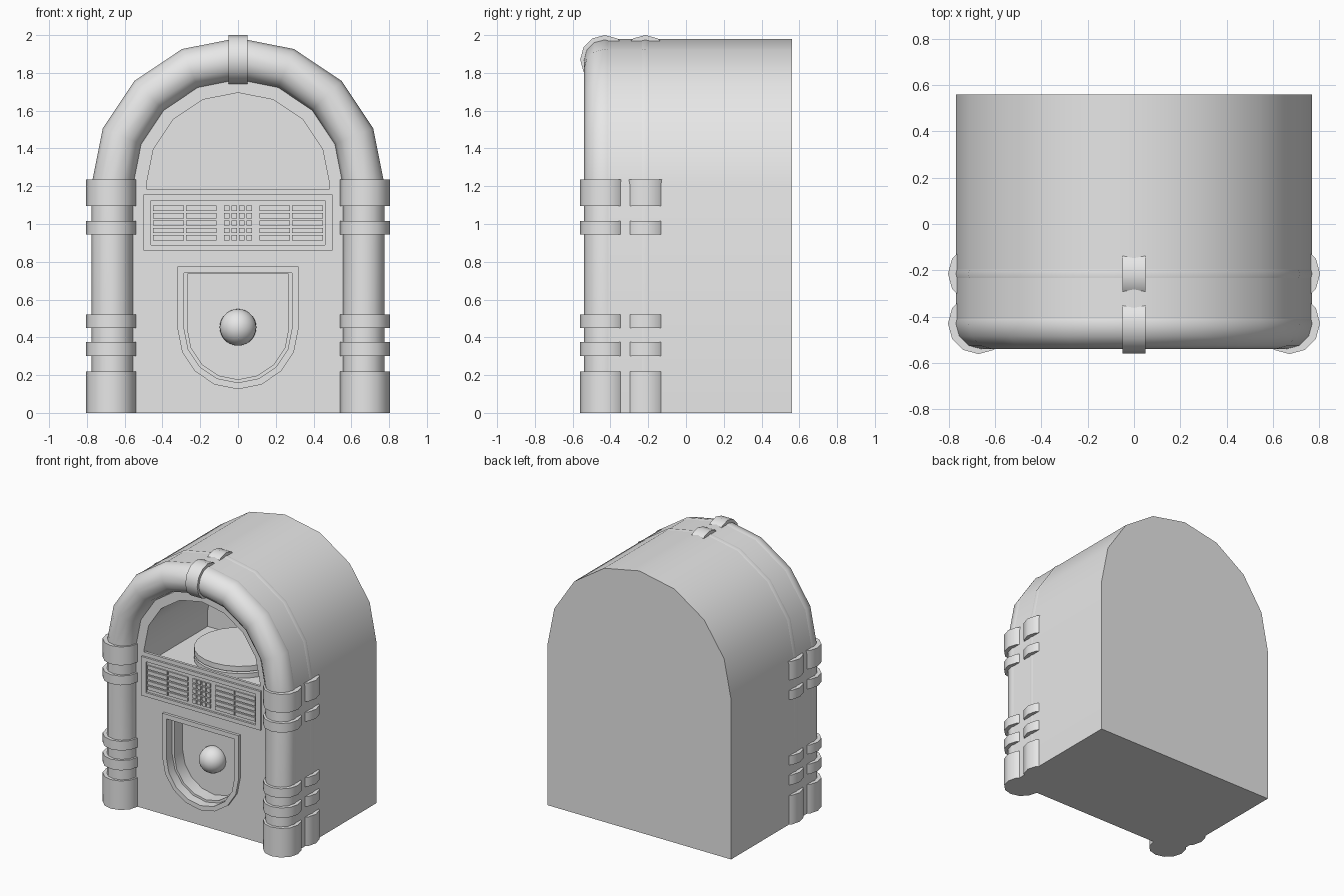
import bpy, bmesh, math

if "Cube" in bpy.data.objects:
    bpy.data.objects.remove(bpy.data.objects["Cube"])

mat = bpy.data.materials.new("light grey")
mat.diffuse_color = (0.8, 0.8, 0.8, 1)
mat.use_nodes = True
mat.node_tree.nodes["Principled BSDF"].inputs["Base Color"].default_value = mat.diffuse_color

CZ = 1.21            # height of the arch centre
FRONT = -0.43        # front panel plane
TUBES = (-0.43, -0.215)


def finish(name, bm, smooth=True):
    bmesh.ops.recalc_face_normals(bm, faces=bm.faces)
    me = bpy.data.meshes.new(name)
    bm.to_mesh(me)
    bm.free()
    ob = bpy.data.objects.new(name, me)
    bpy.context.collection.objects.link(ob)
    me.materials.append(mat)
    bpy.ops.object.select_all(action='DESELECT')
    ob.select_set(True)
    bpy.context.view_layer.objects.active = ob
    if smooth:
        bpy.ops.object.shade_smooth_by_angle(angle=math.radians(32))
    return ob


def arch(r, cz, base, up=1):
    """Half-round outline in x/z with straight legs to base (up=-1: shield)."""
    pts = [(r, base)]
    for i in range(9):
        a = math.pi * i / 8
        pts.append((r * math.cos(a), cz + up * r * math.sin(a)))
    pts.append((-r, base))
    return pts


def rect(x0, x1, z0, z1):
    return [(x0, z0), (x1, z0), (x1, z1), (x0, z1)]


def add_prism(bm, pts, y0, y1):
    a = [bm.verts.new((x, y0, z)) for x, z in pts]
    b = [bm.verts.new((x, y1, z)) for x, z in pts]
    bm.faces.new(a)
    bm.faces.new(b[::-1])
    for i in range(len(pts)):
        j = (i + 1) % len(pts)
        bm.faces.new((a[i], b[i], b[j], a[j]))


def prism(name, pts, y0, y1):
    bm = bmesh.new()
    add_prism(bm, pts, y0, y1)
    return finish(name, bm)


def frame(name, outer, inner, y0, y1):
    bm = bmesh.new()
    loops = [[bm.verts.new((x, y, z)) for x, z in pts]
             for pts, y in ((outer, y0), (inner, y0), (inner, y1), (outer, y1))]
    n = len(outer)
    for k in range(4):
        p, q = loops[k], loops[(k + 1) % 4]
        for i in range(n):
            j = (i + 1) % n
            bm.faces.new((p[i], p[j], q[j], q[i]))
    return finish(name, bm)


def lathe(name, profile, x, y, n):
    """Revolve (radius, z) points about a vertical axis, capped at both ends."""
    bm = bmesh.new()
    rows = [[bm.verts.new((x + r * math.cos(2 * math.pi * i / n),
                           y + r * math.sin(2 * math.pi * i / n), z))
             for i in range(n)] for r, z in profile]
    for p, q in zip(rows, rows[1:]):
        for i in range(n):
            j = (i + 1) % n
            bm.faces.new((p[i], p[j], q[j], q[i]))
    bm.faces.new(rows[0])
    bm.faces.new(rows[-1])
    return finish(name, bm)


def cut(ob, cutter):
    m = ob.modifiers.new("cut", 'BOOLEAN')
    m.operation = 'DIFFERENCE'
    m.solver = 'EXACT'
    m.object = cutter
    bpy.context.view_layer.objects.active = ob
    bpy.ops.object.modifier_apply(modifier=m.name)
    bpy.data.objects.remove(cutter)


# cabinet with display opening, sunken display well and speaker recess
body = prism("cabinet", arch(0.77, CZ, 0), FRONT, 0.56)
cut(body, prism("display_cutter", arch(0.485, CZ, 1.185), -0.6, 0.33))
cut(body, prism("well_cutter", rect(-0.485, 0.485, 1.09, 1.20), -0.41, 0.33))
cut(body, prism("speaker_cutter", arch(0.285, 0.445, 0.74, -1), -0.6, -0.28))
bpy.ops.object.select_all(action='DESELECT')
body.select_set(True)
bpy.context.view_layer.objects.active = body
bpy.ops.object.shade_smooth_by_angle(angle=math.radians(32))

# stacked turntable inside the display
lathe("turntable", [(0.32, 1.08), (0.32, 1.125), (0.29, 1.125), (0.29, 1.14),
                    (0.32, 1.14), (0.32, 1.18)], 0, 0.03, 24)

# two arched tubes running from floor to floor
N = 12
for k, ty in enumerate(TUBES):
    bm = bmesh.new()
    stations = [(0, 0)] + [(math.pi * i / 8, CZ) for i in range(9)] + [(math.pi, 0)]
    rows = []
    for a, cz in stations:
        row = []
        for i in range(N):
            t = 2 * math.pi * i / N
            r = 0.665 + 0.11 * math.cos(t)
            row.append(bm.verts.new((r * math.cos(a), ty + 0.11 * math.sin(t),
                                     cz + r * math.sin(a))))
        rows.append(row)
    for p, q in zip(rows, rows[1:]):
        for i in range(N):
            j = (i + 1) % N
            bm.faces.new((p[i], p[j], q[j], q[i]))
    bm.faces.new(rows[0])
    bm.faces.new(rows[-1])
    finish("arch_tube_%d" % k, bm)

    # collars on the columns
    for side in (-1, 1):
        for z0, z1 in ((0, 0.22), (0.30, 0.375), (0.45, 0.52), (0.945, 1.015), (1.095, 1.235)):
            lathe("column_collar", [(0.132, z0), (0.132, z1)], side * 0.672, ty, N)

    # clip around the top of the arch
    bm = bmesh.new()
    ends = [[bm.verts.new((x, ty + 0.13 * math.sin(2 * math.pi * i / N),
                           1.87 + 0.13 * math.cos(2 * math.pi * i / N)))
             for i in range(N)] for x in (-0.05, 0.05)]
    for i in range(N):
        j = (i + 1) % N
        bm.faces.new((ends[0][i], ends[0][j], ends[1][j], ends[1][i]))
    for e in ends:
        bm.faces.new(e)
    finish("top_clip_%d" % k, bm)

# selection panel: frame, title strips and keys
frame("selection_frame", rect(-0.5, 0.5, 0.86, 1.155), rect(-0.46, 0.46, 0.89, 1.125),
      FRONT - 0.015, FRONT + 0.01)
bm = bmesh.new()
cols = [(-0.45, -0.285), (-0.275, -0.115), (0.115, 0.275), (0.285, 0.45)]
cols += [(c - 0.015, c + 0.015) for c in (-0.06, -0.02, 0.02, 0.06)]
for row in range(5):
    z = 0.927 + row * 0.039
    for x0, x1 in cols:
        add_prism(bm, rect(x0, x1, z - 0.014, z + 0.014), FRONT - 0.01, FRONT + 0.01)
finish("selection_keys", bm, False)

# speaker surround: raised frame, inner lip and round knob
frame("speaker_frame", arch(0.32, 0.445, 0.775, -1), arch(0.285, 0.445, 0.74, -1),
      FRONT - 0.02, FRONT + 0.02)
frame("speaker_lip", arch(0.29, 0.445, 0.745, -1), arch(0.268, 0.445, 0.735, -1),
      -0.38, -0.27)
bm = bmesh.new()
bmesh.ops.create_uvsphere(bm, u_segments=24, v_segments=14, radius=0.097)
bmesh.ops.translate(bm, verts=bm.verts, vec=(0, -0.30, 0.453))
finish("speaker_knob", bm)
